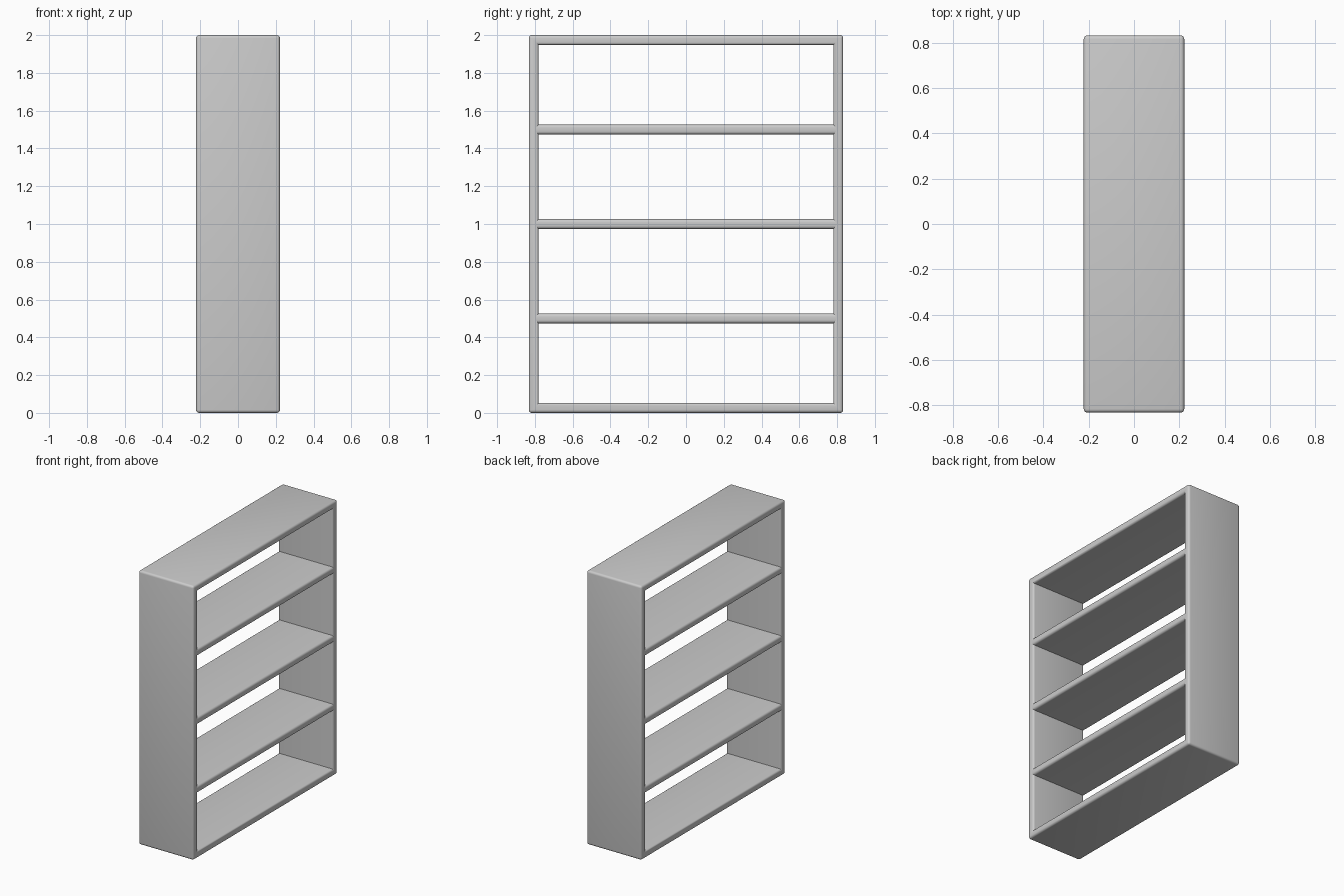
import bpy, bmesh

if "Cube" in bpy.data.objects:
    bpy.data.objects.remove(bpy.data.objects["Cube"])

X, Y, H = 0.222, 0.832, 2.0      # half depth, half width, height
T = 0.052                        # board thickness
R = 0.016                        # edge rounding


def finish(name, bm, edges):
    bmesh.ops.recalc_face_normals(bm, faces=bm.faces)
    bmesh.ops.bevel(bm, geom=edges, offset=R, offset_type='OFFSET',
                    segments=4, profile=0.5, affect='EDGES', clamp_overlap=True)
    bmesh.ops.recalc_face_normals(bm, faces=bm.faces)
    mesh = bpy.data.meshes.new(name)
    bm.to_mesh(mesh)
    bm.free()
    ob = bpy.data.objects.new(name, mesh)
    bpy.context.collection.objects.link(ob)
    bpy.ops.object.select_all(action='DESELECT')
    ob.select_set(True)
    bpy.context.view_layer.objects.active = ob
    bpy.ops.object.shade_smooth_by_angle(angle=0.6)
    return ob


# Outer frame: rectangular ring, open at both large faces
bm = bmesh.new()


def loop(x, inset):
    a, b, c = Y - inset, inset, H - inset
    return [bm.verts.new((x, y, z)) for y, z in ((-a, b), (a, b), (a, c), (-a, c))]


loops = [loop(-X, 0), loop(X, 0), loop(X, T), loop(-X, T)]
for k in range(4):
    p, q = loops[k], loops[(k + 1) % 4]
    for i in range(4):
        j = (i + 1) % 4
        bm.faces.new((p[i], p[j], q[j], q[i]))
bmesh.ops.recalc_face_normals(bm, faces=bm.faces)
# Round only the convex edges; the inside corners stay sharp
finish("shelf_frame", bm, [e for e in bm.edges if e.calc_face_angle_signed() > 0.5])

# Three shelves let into the side panels
for n, z in enumerate((0.5, 1.0, 1.5), 1):
    bm = bmesh.new()
    bmesh.ops.create_cube(bm, size=1)
    for v in bm.verts:
        v.co = (v.co.x * (2 * X - 0.001), v.co.y * 2 * (Y - 0.015), v.co.z * T + z)
    finish(f"shelf_{n}", bm, [e for e in bm.edges
                              if abs(e.verts[0].co.y - e.verts[1].co.y) > 0.5])
